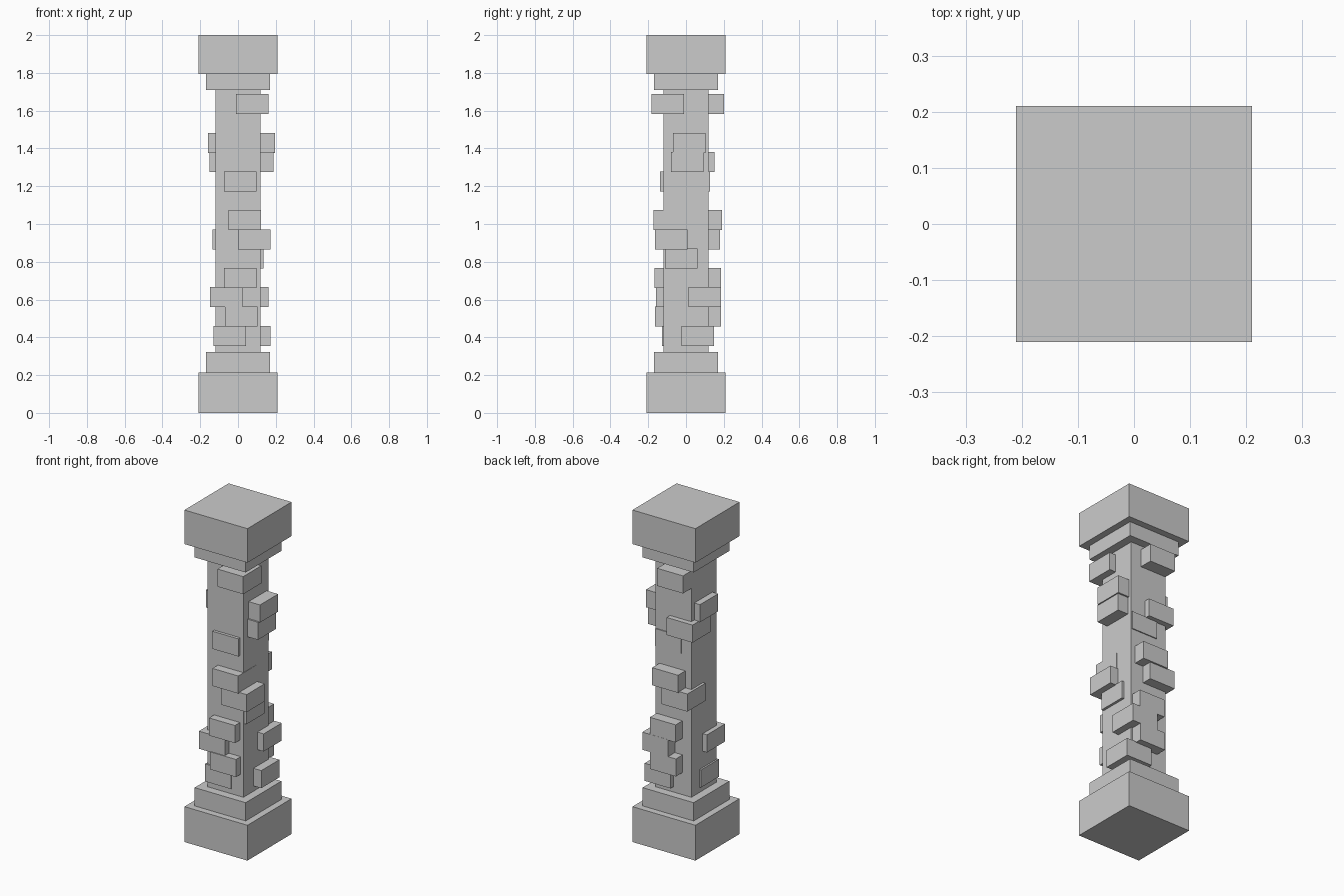
import bpy

def box(name, x0, x1, y0, y1, z0, z1):
    bpy.ops.mesh.primitive_cube_add(size=1, location=((x0 + x1) / 2, (y0 + y1) / 2, (z0 + z1) / 2))
    ob = bpy.context.object
    ob.name = name
    ob.scale = (x1 - x0, y1 - y0, z1 - z0)
    bpy.ops.object.transform_apply(location=False, rotation=False, scale=True)
    return ob

def square(name, half, z0, z1):
    return box(name, -half, half, -half, half, z0, z1)

# Plinth, shaft and capital
square("plinth", 0.21, 0.0, 0.213)
square("plinth_step", 0.17, 0.213, 0.323)
square("shaft", 0.12, 0.323, 1.71)
square("capital_step", 0.17, 1.71, 1.795)
square("capital", 0.21, 1.795, 2.0)

# Protruding bricks: course number, lowest x, lowest y (all bricks share one size)
SIZE, HEIGHT, COURSE, FIRST = 0.172, 0.106, 0.1022, 0.355
bricks = [
    (0, -0.13, -0.128), (0, 0.0, -0.024),
    (1, -0.07, -0.165), (1, -0.062, 0.013),
    (2, -0.148, -0.16), (2, -0.01, 0.013),
    (3, -0.075, -0.168), (3, -0.06, 0.012),
    (4, -0.037, -0.112),
    (5, 0.0, -0.163), (5, -0.135, 0.008),
    (6, -0.05, -0.172), (6, -0.08, 0.018),
    (8, -0.073, -0.138), (8, -0.055, -0.046),
    (9, 0.017, -0.08), (9, -0.15, -0.02),
    (10, 0.024, -0.07), (10, -0.158, -0.08),
    (12, -0.01, -0.182), (12, -0.12, 0.028),
]
for i, (row, x, y) in enumerate(bricks):
    z = FIRST + COURSE * row
    box(f"brick_{i + 1}", x, x + SIZE, y, y + SIZE, z, z + HEIGHT)
